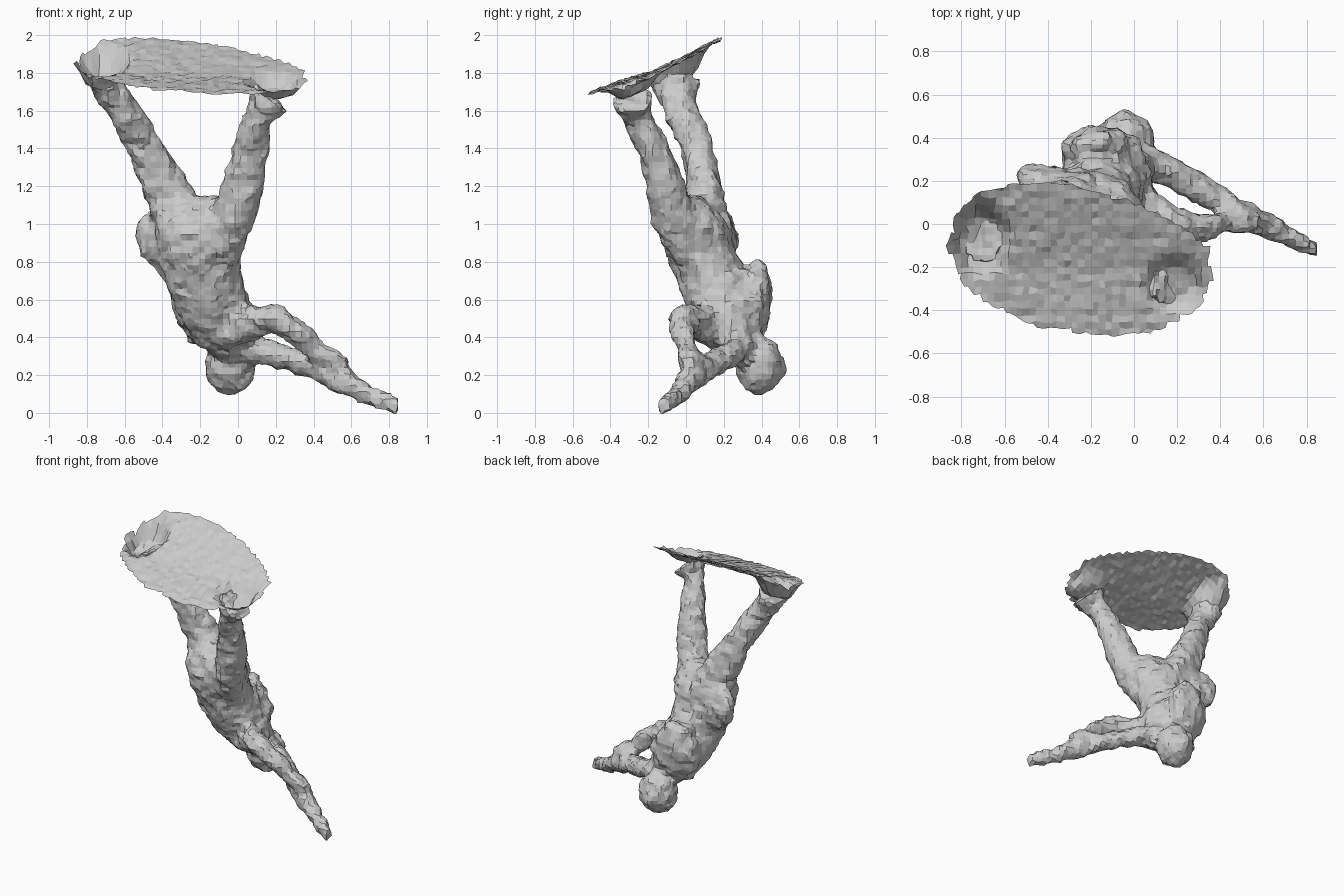
import bpy, bmesh, math, random
from mathutils import Vector, Matrix

if "Cube" in bpy.data.objects:
    bpy.data.objects.remove(bpy.data.objects["Cube"])

random.seed(4)


def finish(bm, name):
    me = bpy.data.meshes.new(name)
    bm.to_mesh(me)
    bm.free()
    ob = bpy.data.objects.new(name, me)
    bpy.context.collection.objects.link(ob)
    return ob


def limb(bm, rows, n=14):
    """Closed tube through rows of (x, y, z, radius_u, radius_v)."""
    pts = [Vector(r[:3]) for r in rows]
    rings = []
    for i, r in enumerate(rows):
        t = (pts[min(i + 1, len(pts) - 1)] - pts[max(i - 1, 0)]).normalized()
        u = Vector((0, 1, 0)).cross(t).normalized()
        v = t.cross(u)
        rings.append([bm.verts.new(pts[i] + u * r[3] * math.cos(a) + v * r[4] * math.sin(a))
                      for a in (2 * math.pi * k / n for k in range(n))])
    for a, b in zip(rings, rings[1:]):
        for k in range(n):
            bm.faces.new((a[k], a[(k + 1) % n], b[(k + 1) % n], b[k]))
    bm.faces.new(rings[0][::-1])
    bm.faces.new(rings[-1])


def blob(bm, c, r):
    m = Matrix.Translation(c) @ Matrix.Diagonal((*r, 1))
    bmesh.ops.create_uvsphere(bm, u_segments=16, v_segments=10, radius=1, matrix=m)


# Upside-down figure
bm = bmesh.new()
# torso
limb(bm, [(-.2, .04, 1.14, .12, .06), (-.2, .04, 1.07, .22, .12), (-.2, .05, .98, .25, .18),
          (-.21, .08, .85, .22, .18), (-.18, .13, .7, .2, .17), (-.13, .2, .55, .2, .17),
          (-.06, .25, .42, .17, .13), (-.05, .29, .33, .1, .09)])
# left leg, right leg
limb(bm, [(-.7, -.05, 1.765, .11, .14), (-.67, -.05, 1.7, .085, .11), (-.6, -.03, 1.6, .085, .085),
          (-.49, .065, 1.4, .095, .09), (-.39, .095, 1.2, .125, .09), (-.28, .11, 1.0, .15, .13),
          (-.25, .12, .85, .12, .1)])
limb(bm, [(.18, -.28, 1.67, .13, .12), (.14, -.28, 1.62, .09, .09), (.1, -.25, 1.55, .075, .075),
          (.065, -.17, 1.4, .095, .085), (.03, -.11, 1.2, .115, .1), (-.03, -.05, 1.0, .11, .12),
          (-.08, .02, .82, .08, .09)])
# head, hip bulges
blob(bm, (-.04, .39, .25), (.14, .13, .155))
blob(bm, (-.47, .21, .93), (.08, .07, .13))
blob(bm, (-.38, .17, .9), (.12, .1, .17))
# shoulder mass with a ledge standing out from the back
limb(bm, [(-.1, .29, .4, .15, .09), (-.14, .32, .52, .19, .13), (-.15, .34, .63, .2, .115),
          (-.13, .36, .7, .16, .09), (-.08, .39, .74, .1, .05)])
# bent arm and hand
limb(bm, [(-.08, .18, .42, .1, .1), (.08, .07, .48, .09, .08), (.2, -.01, .5, .075, .08),
          (.31, -.02, .43, .075, .065), (.42, .01, .33, .06, .055), (.58, .01, .265, .04, .05)])
# straight arm and hand
limb(bm, [(-.02, .3, .36, .09, .09), (.15, .25, .32, .07, .075), (.38, .12, .25, .065, .065),
          (.52, .03, .19, .08, .07), (.66, -.03, .11, .055, .045), (.76, -.08, .07, .05, .045),
          (.85, -.13, .04, .045, .035)])
bmesh.ops.recalc_face_normals(bm, faces=bm.faces)
body = finish(bm, "inverted_figure")
rm = body.modifiers.new("fuse", 'REMESH')
rm.mode = 'VOXEL'
rm.voxel_size = .032
tex = bpy.data.textures.new("rough", 'CLOUDS')
tex.noise_scale = .07
dp = body.modifiers.new("rough", 'DISPLACE')
dp.texture = tex
dp.strength = .05
dp.mid_level = .5

# Tilted oval base plate: ragged thin shell with a hollow above each foot
outline = [(-.87, -.1), (-.83, .05), (-.72, .15), (-.5, .2), (-.3, .185), (0, .11), (.2, .01), (.35, -.1),
           (.375, -.25), (.3, -.4), (.1, -.5), (-.1, -.525), (-.45, -.48), (-.7, -.36), (-.8, -.28)]
dips = [(-.72, -.06, .16, .2, .13), (.19, -.28, .17, .16, .07)]


def inside(x, y):
    hit = False
    for (x1, y1), (x2, y2) in zip(outline, outline[1:] + outline[:1]):
        if (y1 > y) != (y2 > y) and x < (x2 - x1) * (y - y1) / (y2 - y1) + x1:
            hit = not hit
    return hit


def height(x, y):
    z = 1.79 - .03 * (x + .25) + (.48 if y > -.2 else .3) * (y + .2)
    for cx, cy, rx, ry, d in dips:
        s = max(0, 1 - math.hypot((x - cx) / rx, (y - cy) / ry))
        s = min(1, s * 1.7)
        z -= d * s * s * (3 - 2 * s)
    return z


bm = bmesh.new()
step, grid = .032, {}


def vert(i, j):
    if (i, j) not in grid:
        x, y = -.9 + i * step, -.55 + j * step
        while not inside(x, y):  # pull the rim in to the oval
            x, y = x + (-.25 - x) * .01, y + (-.16 - y) * .01
        j1, j2, j3 = (random.uniform(-.007, .007) for _ in range(3))
        grid[i, j] = bm.verts.new((x + j1, y + j2, height(x, y) + j3))
    return grid[i, j]


for i in range(41):
    for j in range(25):
        if inside(-.9 + (i + .5) * step, -.55 + (j + .5) * step):
            bm.faces.new((vert(i, j), vert(i + 1, j), vert(i + 1, j + 1), vert(i, j + 1)))
finish(bm, "base_plate")
